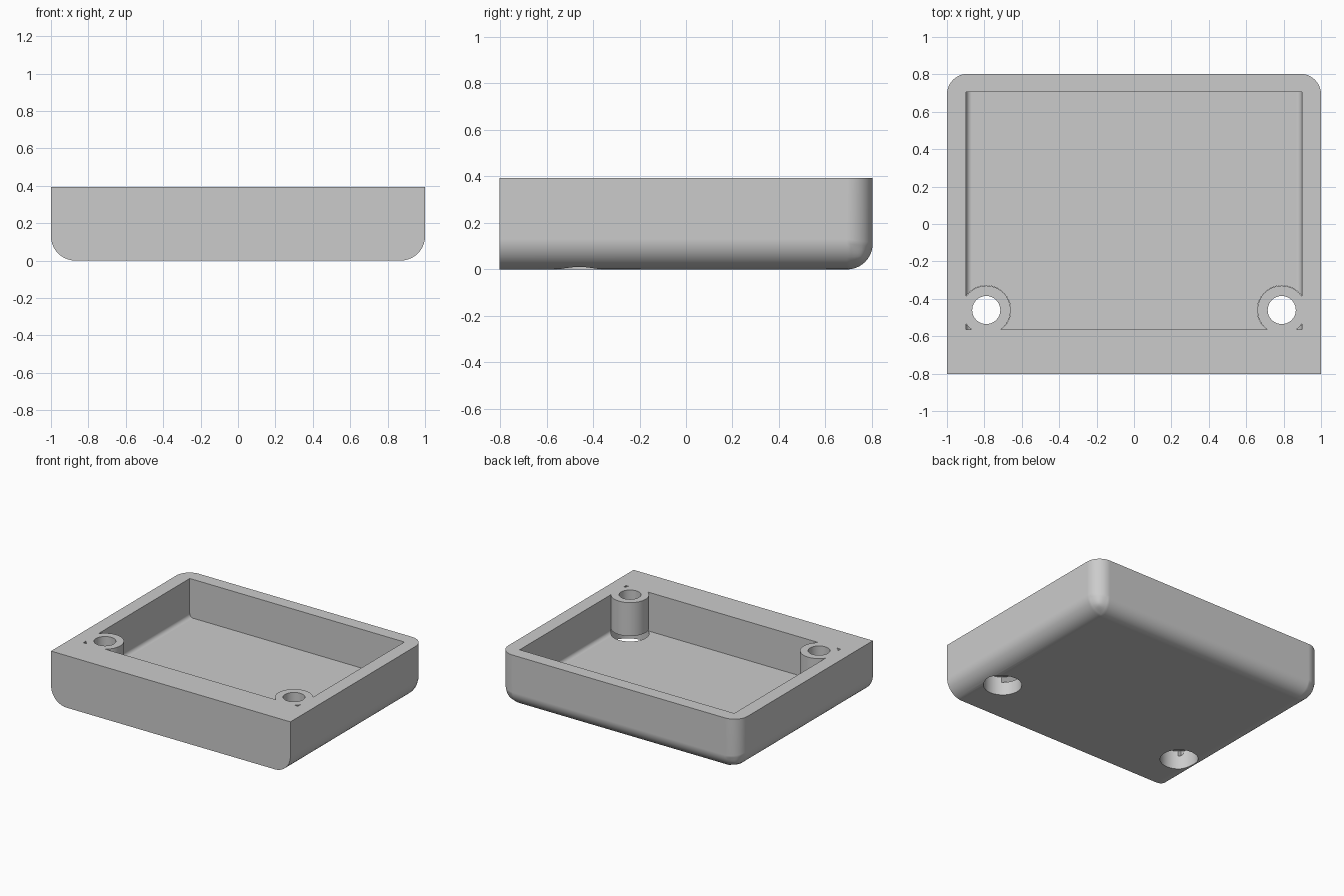
import bpy
import bmesh
import math

cube = bpy.data.objects.get("Cube")
if cube:
    bpy.data.objects.remove(cube, do_unlink=True)

HALF_X, HALF_Y, HEIGHT = 1.0, 0.803, 0.393
FLOOR = 0.1
POST_X, POST_Y, POST_R = 0.79, -0.46, 0.13
POST_BOTTOM = 0.14


def link_mesh(name, bm):
    mesh = bpy.data.meshes.new(name)
    bm.to_mesh(mesh)
    bm.free()
    obj = bpy.data.objects.new(name, mesh)
    bpy.context.scene.collection.objects.link(obj)
    return obj


def rounded_box(name, lo, hi, width, weight_rule):
    """Box whose edges are rounded by width times weight_rule(edge midpoint sides)."""
    bm = bmesh.new()
    bmesh.ops.create_cube(bm, size=2)
    layer = bm.edges.layers.float.new("bevel_weight_edge")
    for e in bm.edges:
        e[layer] = weight_rule(*((e.verts[0].co + e.verts[1].co) / 2))
    for v in bm.verts:
        for i in range(3):
            v.co[i] = hi[i] if v.co[i] > 0 else lo[i]
    obj = link_mesh(name, bm)
    mod = obj.modifiers.new("rounding", 'BEVEL')
    mod.limit_method = 'WEIGHT'
    mod.width = width
    mod.segments = 10
    bake(obj)
    return obj


def cylinder(name, x, radius, z0, z1):
    bm = bmesh.new()
    bmesh.ops.create_cone(bm, cap_ends=True, segments=64,
                          radius1=radius, radius2=radius, depth=z1 - z0)
    bmesh.ops.translate(bm, verts=bm.verts, vec=(x, POST_Y, (z0 + z1) / 2))
    return link_mesh(name, bm)


def bake(obj):
    graph = bpy.context.evaluated_depsgraph_get()
    mesh = bpy.data.meshes.new_from_object(obj.evaluated_get(graph))
    obj.modifiers.clear()
    obj.data = mesh


def subtract(obj, cutter):
    mod = obj.modifiers.new("cut", 'BOOLEAN')
    mod.operation = 'DIFFERENCE'
    mod.solver = 'EXACT'
    mod.object = cutter
    bake(obj)
    bpy.data.objects.remove(cutter, do_unlink=True)


# Outer shell: rounded underside and back, square front and rim
def shell_weight(x, y, z):
    if z < -0.5 and abs(x) > 0.5:
        return 1.0
    if y > 0.5 and (z < -0.5 or abs(x) > 0.5) and z < 0.5:
        return 0.85
    return 0.0


tray = rounded_box("tray", (-HALF_X, -HALF_Y, 0), (HALF_X, HALF_Y, HEIGHT),
                   0.13, shell_weight)

# Cavity, with a small fillet along both sides of its floor
cavity = rounded_box("cavity_cutter", (-0.897, -0.565, FLOOR), (0.897, 0.705, HEIGHT + 0.2),
                     0.03, lambda x, y, z: 1.0 if z < -0.5 and abs(x) > 0.5 else 0.0)

# Screw posts are left standing in the cavity
for side in (-1, 1):
    subtract(cavity, cylinder("post_space", side * POST_X, POST_R, -0.2, 1.0))
subtract(tray, cavity)

# Screw head recesses from below and through holes
for side in (-1, 1):
    subtract(tray, cylinder("head_recess", side * POST_X, POST_R + 0.001, -0.2, POST_BOTTOM))
    subtract(tray, cylinder("screw_hole", side * POST_X, 0.075, -0.2, 1.0))

# Colour and shading
grey = bpy.data.materials.new("light_grey")
grey.use_nodes = True
colour = (0.6, 0.6, 0.6, 1)
grey.diffuse_color = colour
grey.node_tree.nodes["Principled BSDF"].inputs["Base Color"].default_value = colour
tray.data.materials.clear()
tray.data.materials.append(grey)

bpy.ops.object.select_all(action='DESELECT')
tray.select_set(True)
bpy.context.view_layer.objects.active = tray
bpy.ops.object.shade_smooth_by_angle(angle=math.radians(30))
normals = tray.modifiers.new("even_normals", 'WEIGHTED_NORMAL')
normals.keep_sharp = True
